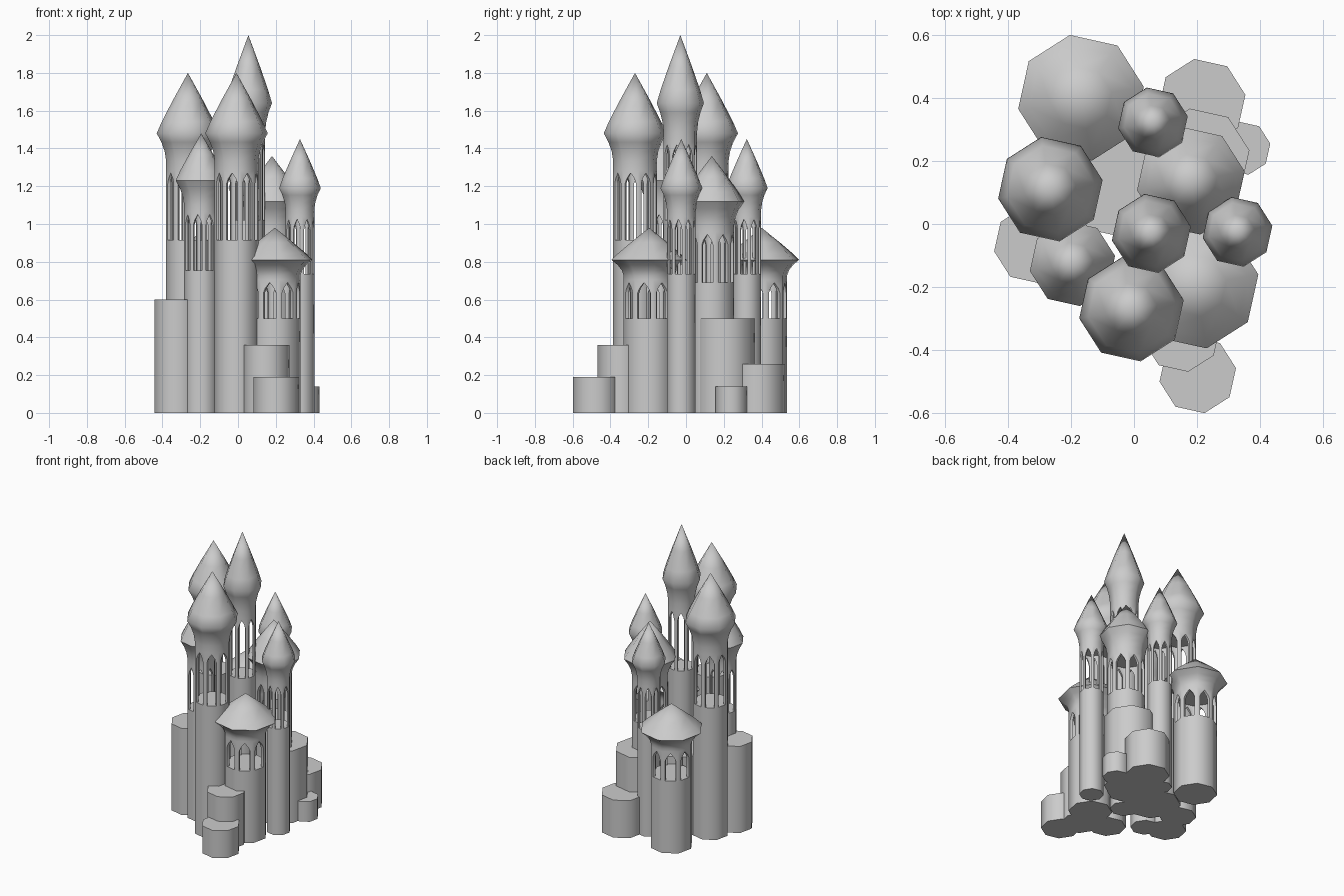
import bpy, bmesh
from math import cos, sin, radians

if "Cube" in bpy.data.objects:
    bpy.data.objects.remove(bpy.data.objects["Cube"])

N = 8                      # every tower is octagonal
ROT = radians(10)


def ring_pt(r, k):
    a = ROT + radians(45) * k
    return r * cos(a), r * sin(a)


def finish(bm, name, x, y):
    bmesh.ops.remove_doubles(bm, verts=bm.verts, dist=1e-5)
    bmesh.ops.recalc_face_normals(bm, faces=bm.faces)
    me = bpy.data.meshes.new(name)
    bm.to_mesh(me)
    bm.free()
    ob = bpy.data.objects.new(name, me)
    ob.location = (x, y, 0)
    bpy.context.collection.objects.link(ob)
    bpy.context.view_layer.objects.active = ob
    bpy.ops.object.select_all(action='DESELECT')
    ob.select_set(True)
    bpy.ops.object.shade_smooth_by_angle(angle=radians(50))
    return ob


def lathe(name, x, y, profile):
    """Octagonal revolve of (radius, z) points with a closed bottom; radius 0 ends in a point."""
    bm = bmesh.new()
    prev = None
    for r, z in profile:
        if r == 0:
            tip = bm.verts.new((0, 0, z))
            for k in range(N):
                bm.faces.new((prev[k], prev[(k + 1) % N], tip))
            prev = None
            break
        ring = [bm.verts.new((*ring_pt(r, k), z)) for k in range(N)]
        if prev is None:
            bm.faces.new(ring[::-1])
        else:
            for k in range(N):
                j = (k + 1) % N
                bm.faces.new((prev[k], prev[j], ring[j], ring[k]))
        prev = ring
    if prev:
        bm.faces.new(prev)
    return finish(bm, name, x, y)


def arcade(name, x, y, r, z0, tip, top):
    """One pointed-arch window in each of the eight sides."""
    bm = bmesh.new()
    s = tip - 0.055        # where the arch springs
    w = 0.17               # pier width as a share of the side
    outline = [(0, z0), (w, z0), (w, s), (0.27, s + 0.025), (0.5, tip),
               (0.73, s + 0.025), (1 - w, s), (1 - w, z0), (1, z0), (1, top), (0, top)]
    for k in range(N):
        (ax, ay), (bx, by) = ring_pt(r, k), ring_pt(r, k + 1)
        outer, inner = [
            [bm.verts.new((f * (ax + (bx - ax) * t), f * (ay + (by - ay) * t), z))
             for t, z in outline] for f in (1, 0.86)]
        bm.faces.new(outer)
        bm.faces.new(inner[::-1])
        for i in range(1, 7):      # reveals of the opening
            bm.faces.new((outer[i], inner[i], inner[i + 1], outer[i + 1]))
    return finish(bm, name, x, y)


def tower(name, x, y, r, floor, tip, wide_r, wide_z, apex):
    top = tip + 0.015
    neck = tip + 0.3 * (wide_z - tip)
    d, h, u = wide_r - r, wide_z - neck, apex - wide_z
    lathe(name + "_shaft", x, y, [(r, 0), (r, floor)])
    arcade(name + "_arcade", x, y, r, floor, tip, top)
    lathe(name + "_dome", x, y, [
        (r, top), (r, max(neck, top + 0.005)),
        (r + 0.16 * d, neck + 0.35 * h), (r + 0.5 * d, neck + 0.68 * h),
        (wide_r, wide_z), (wide_r * 0.83, wide_z + 0.2 * u),
        (wide_r * 0.49, wide_z + 0.54 * u), (0, apex)])


# towers: x, y, radius, floor, arch tip, dome radius, dome widest z, apex
for name, *p in [
    ("keep_tower", 0.055, -0.03, 0.09, 1.02, 1.42, 0.127, 1.64, 2.0),
    ("west_tower", -0.265, 0.11, 0.117, 0.915, 1.27, 0.168, 1.48, 1.80),
    ("front_tower", -0.008, -0.27, 0.117, 0.915, 1.27, 0.168, 1.48, 1.80),
    ("front_left_tower", -0.195, -0.125, 0.092, 0.755, 1.05, 0.137, 1.23, 1.48),
    ("east_tower", 0.328, -0.025, 0.077, 0.735, 1.025, 0.112, 1.19, 1.45),
    ("back_tower", 0.06, 0.322, 0.077, 0.735, 1.025, 0.112, 1.19, 1.45),
    ("inner_tower", 0.18, 0.137, 0.12, 0.69, 0.945, 0.173, 1.12, 1.36),
    ("front_right_turret", 0.195, -0.195, 0.137, 0.50, 0.69, 0.202, 0.81, 0.98),
    ("back_left_turret", -0.168, 0.4, 0.137, 0.50, 0.69, 0.202, 0.81, 0.98),
]:
    tower(name, *p)

# flat-topped buttress blocks: x, y, radius, height
for name, x, y, r, h in [
    ("left_block", -0.32, -0.065, 0.125, 0.60),
    ("front_block", 0.15, -0.345, 0.125, 0.36),
    ("front_low_block", 0.202, -0.478, 0.123, 0.19),
    ("right_low_block", 0.348, 0.24, 0.085, 0.14),
    ("back_block", 0.215, 0.385, 0.14, 0.26),
    ("right_block", 0.205, 0.205, 0.163, 0.50),
    ("court_block", -0.04, 0.13, 0.18, 0.55),
]:
    lathe(name, x, y, [(r, 0), (r, h)])
